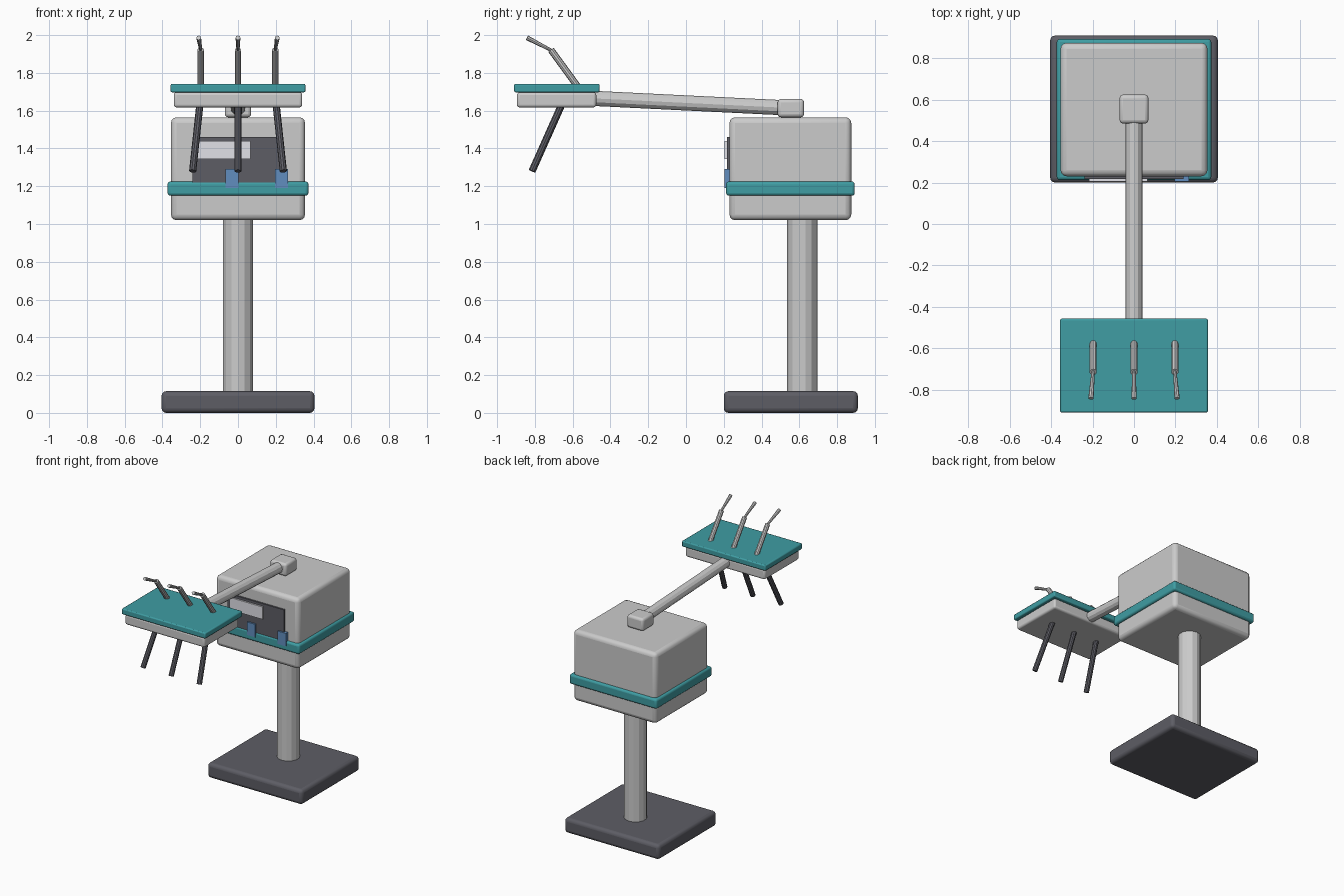
import bpy
from mathutils import Vector

if "Cube" in bpy.data.objects:
    bpy.data.objects.remove(bpy.data.objects["Cube"])


def material(name, rgb):
    m = bpy.data.materials.new(name)
    m.diffuse_color = (*rgb, 1)
    m.use_nodes = True
    m.node_tree.nodes["Principled BSDF"].inputs["Base Color"].default_value = m.diffuse_color
    return m


teal = material("teal", (0.05, 0.34, 0.37))
dark = material("dark_grey", (0.11, 0.11, 0.13))
blue = material("blue", (0.12, 0.27, 0.52))
pale = material("pale_screen", (0.75, 0.75, 0.8))


def box(name, x, y, z, bevel=0.0, mat=None, segments=3):
    """Box given by its (min, max) range on each axis, with rounded edges."""
    lo, hi = Vector((x[0], y[0], z[0])), Vector((x[1], y[1], z[1]))
    bpy.ops.mesh.primitive_cube_add(size=1, location=(lo + hi) / 2)
    ob = bpy.context.object
    ob.name = name
    ob.scale = hi - lo
    bpy.ops.object.transform_apply(location=False, rotation=False, scale=True)
    if bevel:
        mod = ob.modifiers.new("rounded_edges", 'BEVEL')
        mod.width = bevel
        mod.segments = segments
        bpy.ops.object.shade_smooth_by_angle()
    if mat:
        ob.data.materials.append(mat)
    return ob


def rod(name, start, end, r1, r2=None, sides=10, mat=None):
    """Round or tapered bar between two points."""
    a, b = Vector(start), Vector(end)
    bpy.ops.mesh.primitive_cone_add(
        vertices=sides, radius1=r1, radius2=r1 if r2 is None else r2,
        depth=(b - a).length, location=(a + b) / 2,
        rotation=(b - a).to_track_quat('Z', 'Y').to_euler())
    ob = bpy.context.object
    ob.name = name
    if mat:
        ob.data.materials.append(mat)
    return ob


# Floor base and column
box("base", (-0.405, 0.405), (0.20, 0.91), (0, 0.115), 0.025, dark)
rod("column", (0, 0.615, 0.10), (0, 0.615, 1.04), 0.081, sides=14)

# Cabinet head with teal band
box("cabinet", (-0.355, 0.355), (0.23, 0.875), (1.02, 1.565), 0.03)
box("cabinet_band", (-0.373, 0.373), (0.212, 0.893), (1.15, 1.225), 0.015, teal)

# Control panel, screen and switches on the cabinet front
box("control_panel", (-0.24, 0.24), (0.217, 0.25), (1.18, 1.46), 0, dark)
box("screen", (-0.217, 0.065), (0.205, 0.23), (1.345, 1.44), 0, pale)
for i, x in enumerate((-0.032, 0.23)):
    box(f"switch_{i + 1}", (x - 0.035, x + 0.035), (0.205, 0.23), (1.19, 1.29), 0, blue)

# Swing arm
box("arm_pivot", (-0.07, 0.07), (0.485, 0.625), (1.565, 1.662), 0.018)
rod("arm", (0, 0.55, 1.614), (0, -0.55, 1.668), 0.04, sides=12)

# Instrument tray
box("tray_body", (-0.34, 0.34), (-0.895, -0.475), (1.617, 1.697), 0.015)
box("tray_top", (-0.357, 0.357), (-0.91, -0.457), (1.697, 1.742), 0.008, teal, 2)

# Three instruments: handle and flared tip above, hose below
for i, s in enumerate((-1, 0, 1)):
    x = 0.197 * s
    rod(f"handle_{i + 1}", (x, -0.575, 1.73), (x, -0.715, 1.922), 0.018)
    rod(f"tip_{i + 1}", (x, -0.71, 1.918), (0.208 * s, -0.842, 1.986), 0.008, 0.013, 8)
    rod(f"hose_{i + 1}", (0.2 * s, -0.65, 1.65), (0.24 * s, -0.815, 1.28), 0.019, mat=dark)
